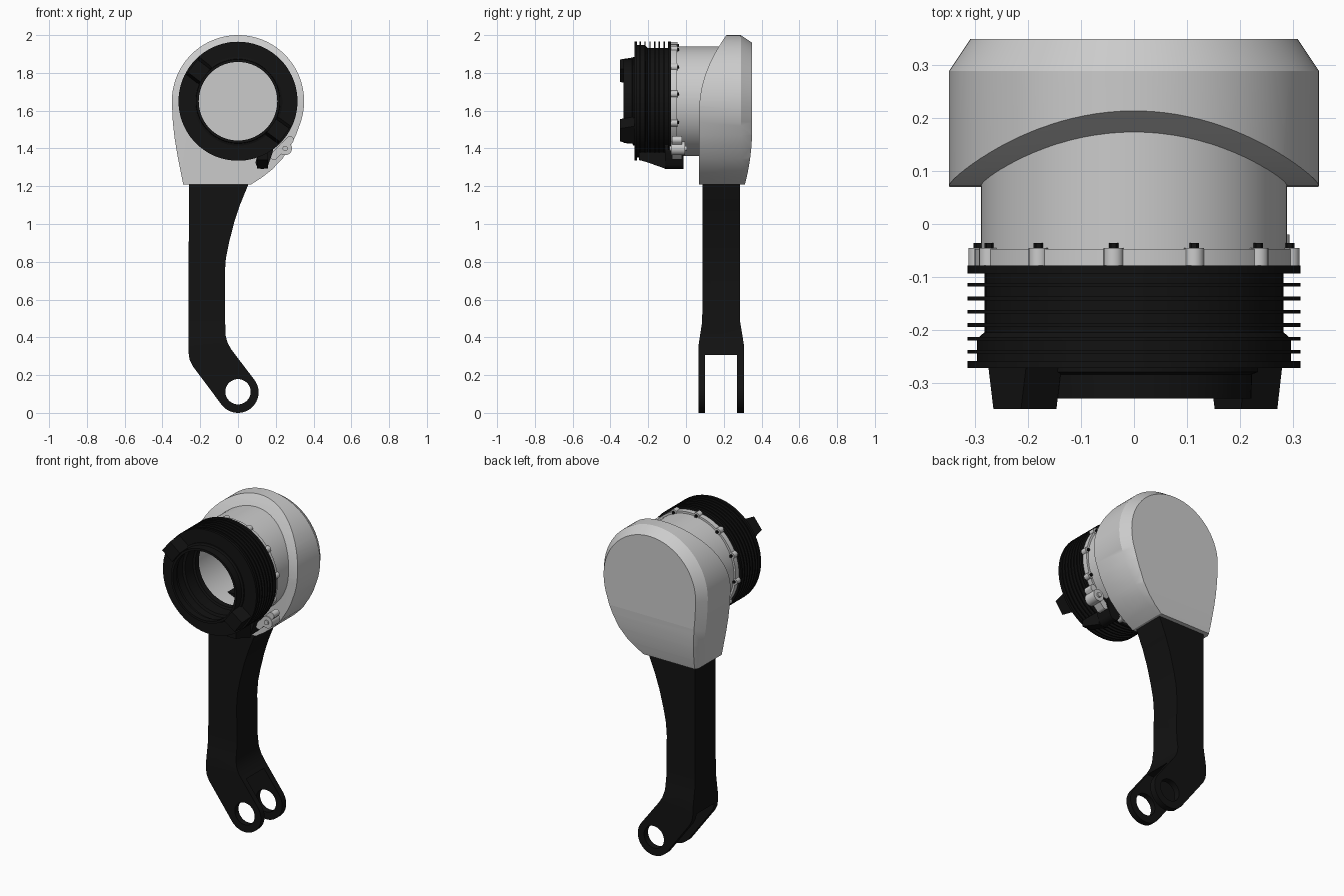
import bpy, bmesh, math
from math import sin, cos, radians, pi
from mathutils import Matrix

if "Cube" in bpy.data.objects:
    bpy.data.objects.remove(bpy.data.objects["Cube"])

ZC = 1.65  # height of the round head's axis, which runs along y
black = bpy.data.materials.new("black")
black.diffuse_color = (0.006, 0.006, 0.006, 1)
black.use_nodes = True
black.node_tree.nodes["Principled BSDF"].inputs["Base Color"].default_value = black.diffuse_color


def make(name, bm, mat=None, angle=30):
    bmesh.ops.recalc_face_normals(bm, faces=bm.faces)
    me = bpy.data.meshes.new(name)
    bm.to_mesh(me)
    bm.free()
    ob = bpy.data.objects.new(name, me)
    bpy.context.collection.objects.link(ob)
    if mat:
        me.materials.append(mat)
    smooth(ob, angle)
    return ob


def smooth(ob, angle=30):
    bpy.ops.object.select_all(action='DESELECT')
    ob.select_set(True)
    bpy.context.view_layer.objects.active = ob
    bpy.ops.object.shade_smooth_by_angle(angle=radians(angle))


def loft(name, rings, mat=None, closed=False):
    """Skin between rings of equal length; cap the ends or close the loop."""
    bm = bmesh.new()
    vs = [[bm.verts.new(p) for p in r] for r in rings]
    n = len(rings[0])
    pairs = list(zip(vs, vs[1:] + vs[:1])) if closed else list(zip(vs, vs[1:]))
    for a, b in pairs:
        for i in range(n):
            j = (i + 1) % n
            bm.faces.new((a[i], a[j], b[j], b[i]))
    if not closed:
        bm.faces.new(vs[0])
        bm.faces.new(vs[-1])
    return make(name, bm, mat)


def prism_y(name, pts, lo, hi, mat=None):
    return loft(name, [[(x, y, z) for x, z in pts] for y in (lo, hi)], mat)


def prism_x(name, pts, lo, hi, mat=None):
    return loft(name, [[(x, y, z) for y, z in pts] for x in (lo, hi)], mat)


def lathe(name, prof, mat=None, n=72):
    """Revolve a closed (radius, y) section about the head axis."""
    rings = [[(r * cos(2 * pi * k / n), y, ZC + r * sin(2 * pi * k / n)) for r, y in prof]
             for k in range(n)]
    return loft(name, rings, mat, closed=True)


def tube(name, ro, ri, lo, hi, mat=None):
    return lathe(name, [(ro, lo), (ro, hi), (ri, hi), (ri, lo)], mat)


def arc(cx, cz, r, a0, a1, n):
    return [(cx + r * cos(radians(a0 + (a1 - a0) * i / n)),
             cz + r * sin(radians(a0 + (a1 - a0) * i / n))) for i in range(n + 1)]


def circle(cx, cz, r, n=32):
    return arc(cx, cz, r, 0, 360, n)[:-1]


def capsule(x0, z0, x1, z1, r):
    a = math.degrees(math.atan2(z1 - z0, x1 - x0))
    return arc(x0, z0, r, a + 90, a + 270, 10) + arc(x1, z1, r, a - 90, a + 90, 10)


def boolean(ob, tool, op):
    m = ob.modifiers.new(op, 'BOOLEAN')
    m.operation, m.object, m.solver = op, tool, 'EXACT'
    bpy.context.view_layer.objects.active = ob
    bpy.ops.object.modifier_apply(modifier=m.name)
    bpy.data.objects.remove(tool)
    smooth(ob)


# Teardrop shell: chamfered at the back, swept back at the upper front
outline = arc(0, ZC, 0.35, -22, 182, 56) + [
    (-0.345, 1.54), (-0.335, 1.45), (-0.32, 1.36), (-0.29, 1.21), (0.07, 1.21),
    (0.125, 1.245), (0.18, 1.288), (0.235, 1.345), (0.282, 1.42), (0.307, 1.47)]
k = 0.31 / 0.35
inset = [(x * k, ZC + (z - ZC) * k if z > ZC else z) for x, z in outline]
shell = loft("head_shell", [[(x, 0.0, z) for x, z in outline],
                            [(x, 0.29, z) for x, z in outline],
                            [(x, 0.35, z) for x, z in inset]])
front = [(0.07 + 0.9 * t * t, 1.6 + t) for t in [0.41 * i / 16 for i in range(17)]]
back = [(0.352 if i == 0 else 0.35 - 0.45 * t * t, 1.5 - t)
        for i, t in enumerate([0.3 * i / 8 for i in range(9)])]
boolean(shell, prism_x("side_form", [(0.07, 1.2)] + front + [(0.352, 2.01)] + back, -0.5, 0.5),
        'INTERSECT')
boolean(shell, prism_y("bore", circle(0, ZC, 0.27, 72), -0.1, 0.32), 'DIFFERENCE')

# Grey barrel and its bolted flange
tube("barrel", 0.29, 0.265, -0.06, 0.25)
tube("flange", 0.302, 0.25, -0.08, -0.047)
for i in range(12):
    a = 2 * pi * (i + 0.25) / 12
    x, z = 0.297 * cos(a), ZC + 0.297 * sin(a)
    prism_y("flange_lug", circle(x, z, 0.019, 16), -0.079, -0.045)
    prism_y("flange_bolt", circle(x, z, 0.009, 6), -0.045, -0.036, black)

# Black finned ring with a raised front lip
lathe("ring_core", [(0.283, -0.08), (0.283, -0.205), (0.297, -0.217), (0.297, -0.272),
                    (0.224, -0.272), (0.222, -0.33), (0.208, -0.33), (0.21, -0.29),
                    (0.235, -0.28), (0.235, -0.2), (0.22, -0.195), (0.22, -0.12),
                    (0.208, -0.115), (0.208, -0.08)], black)
tube("mount_fin", 0.315, 0.25, -0.094, -0.079, black)
for y in (-0.115, -0.141, -0.166, -0.191, -0.217, -0.242):
    tube("cooling_fin", 0.315, 0.27, y - 0.0035, y + 0.0035, black)
tube("front_fin", 0.315, 0.225, -0.273, -0.259, black)

# Two opposite pads on the front of the ring
for ang in (142, -36):
    a = radians(ang)
    bm = bmesh.new()
    bmesh.ops.create_cube(bm, size=1)
    for v in bm.verts:  # taper towards the front
        w = 0.085 if v.co.y < 0 else 0.12
        v.co = (0.262 + v.co.x * 0.085, -0.305 + v.co.y * 0.09, v.co.z * w)
    bm.transform(Matrix.Translation((0, 0, ZC)) @ Matrix.Rotation(-a, 4, 'Y'))
    make("front_pad", bm, black)

# Latch and black lever at the lower right
prism_y("lever", capsule(0.15, 1.39, 0.128, 1.326, 0.035), -0.11, -0.012, black)
prism_x("lever_root", [(-0.25, 1.38), (-0.25, 1.34), (-0.2, 1.325), (-0.11, 1.293),
                       (-0.1, 1.38)], 0.1, 0.16, black)
prism_y("latch_arm", capsule(0.19, 1.36, 0.275, 1.445, 0.02), -0.075, -0.02)
prism_y("latch_eye", circle(0.25, 1.40, 0.036), -0.08, -0.005)
prism_y("latch_pin", circle(0.25, 1.40, 0.014, 16), -0.088, 0.005)

# Bent black arm, forked at the foot with a round eye
arm_front = arc(0, 0.109, 0.109, 217, 397, 28) + [
    (-0.035, 0.335), (-0.055, 0.37), (-0.067, 0.415), (-0.07, 0.74), (-0.064, 0.82),
    (-0.048, 0.9), (-0.02, 1.01), (0.01, 1.1), (0.055, 1.21), (0.07, 1.3), (0.07, 1.42),
    (-0.2, 1.42), (-0.26, 1.25), (-0.262, 0.32), (-0.256, 0.28), (-0.24, 0.248)]
arm = prism_y("arm", arm_front, -0.1, 0.5, black)
arm_side = [(0.065, -0.05), (0.1, -0.05), (0.1, 0.307), (0.27, 0.307), (0.27, -0.05),
            (0.308, -0.05), (0.308, 0.35), (0.297, 0.42), (0.287, 0.48), (0.285, 0.56),
            (0.285, 1.5), (0.087, 1.5), (0.087, 0.56), (0.085, 0.48), (0.076, 0.42),
            (0.065, 0.35)]
boolean(arm, prism_x("arm_side_form", arm_side, -0.6, 0.6, black), 'INTERSECT')
boolean(arm, prism_y("eye_hole", circle(0, 0.112, 0.067, 40), -0.2, 0.6, black), 'DIFFERENCE')
